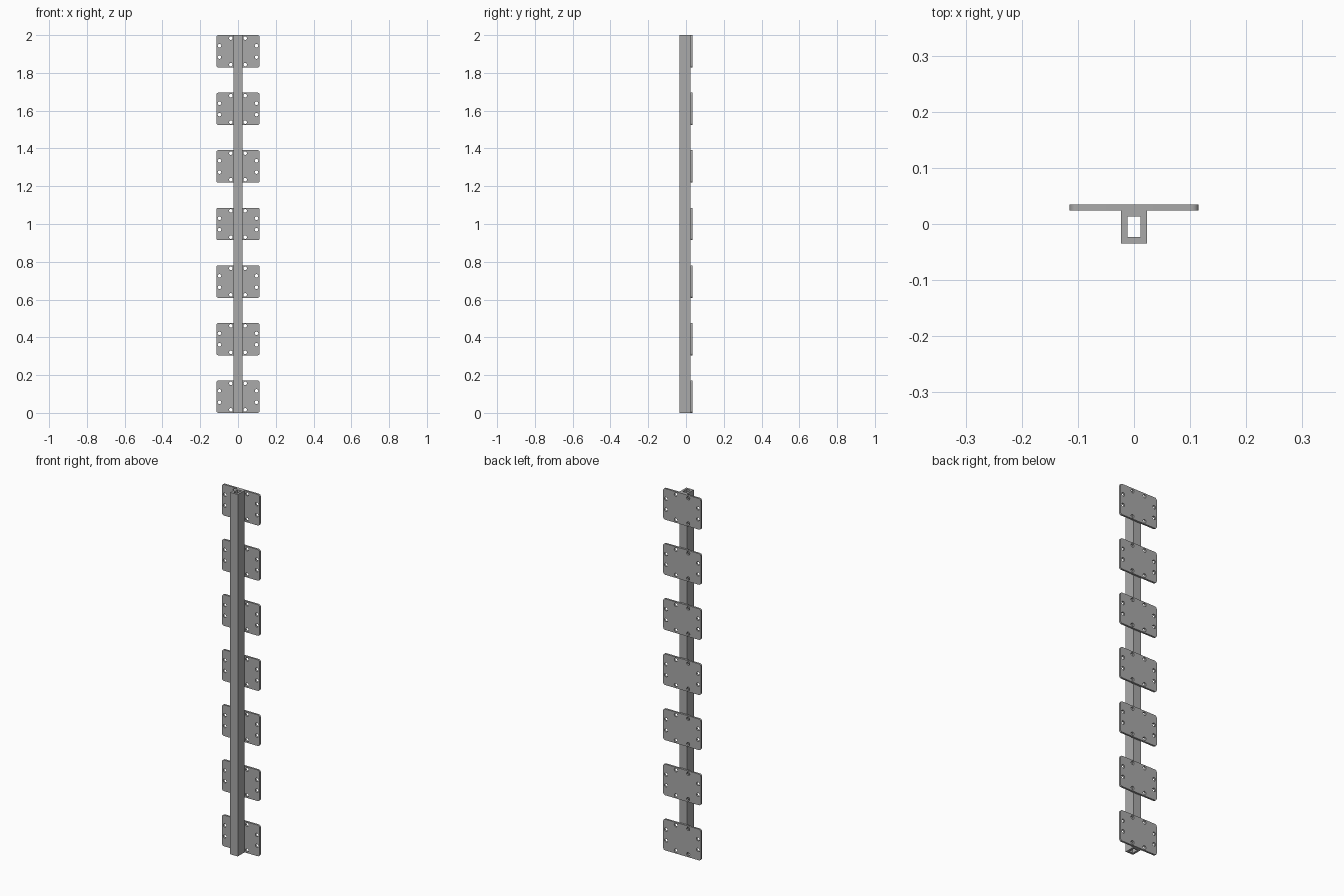
import bpy, bmesh
from math import sin, cos, pi
from mathutils import Matrix, Vector

cube = bpy.data.objects.get("Cube")
if cube:
    bpy.data.objects.remove(cube, do_unlink=True)

steel = bpy.data.materials.new("grey_steel")
steel.use_nodes = True
grey = (0.4, 0.4, 0.4, 1)
steel.diffuse_color = grey
steel.node_tree.nodes["Principled BSDF"].inputs["Base Color"].default_value = grey


def arc(cx, cy, r, start, sweep, count):
    return [(cx + r * cos(start + sweep * i / count),
             cy + r * sin(start + sweep * i / count)) for i in range(count + 1)]


def circle(cx, cy, r, count=20):
    return arc(cx, cy, r, 0, 2 * pi, count)[:-1]


def rectangle(x0, x1, y0, y1):
    return [(x0, y0), (x1, y0), (x1, y1), (x0, y1)]


def rounded_rectangle(hw, hh, r):
    corners = [(1, 1), (-1, 1), (-1, -1), (1, -1)]
    return [p for i, (sx, sy) in enumerate(corners)
            for p in arc(sx * (hw - r), sy * (hh - r), r, i * pi / 2, pi / 2, 6)]


def extruded(name, loops, depth, matrix):
    """Solid from an outer loop and hole loops, extruded along local z."""
    bm = bmesh.new()
    for loop in loops:
        verts = [bm.verts.new((x, y, 0)) for x, y in loop]
        for a, b in zip(verts, verts[1:] + verts[:1]):
            bm.edges.new((a, b))
    bmesh.ops.triangle_fill(bm, edges=bm.edges[:], use_beauty=True, normal=(0, 0, 1))
    result = bmesh.ops.extrude_face_region(bm, geom=bm.faces[:], use_keep_orig=True)
    top = [v for v in result["geom"] if isinstance(v, bmesh.types.BMVert)]
    bmesh.ops.translate(bm, verts=top, vec=Vector((0, 0, depth)))
    bmesh.ops.recalc_face_normals(bm, faces=bm.faces[:])
    mesh = bpy.data.meshes.new(name)
    bm.to_mesh(mesh)
    bm.free()
    mesh.materials.append(steel)
    obj = bpy.data.objects.new(name, mesh)
    obj.matrix_world = matrix
    bpy.context.collection.objects.link(obj)
    return obj


# Hollow square post
LENGTH = 2.0
BACK, PLATE_FACE = 0.035, 0.0245
extruded("hollow_post",
         [rectangle(-0.023, 0.023, -0.035, PLATE_FACE),
          rectangle(-0.0115, 0.0115, -0.0235, 0.013)],
         LENGTH, Matrix.Identity(4))

# Drilled mounting plates
PLATES, HALF_W, HALF_H = 7, 0.115, 0.086
holes = [circle(sx * x, sz * z, 0.0095)
         for x, z in ((0.038, 0.07), (0.098, 0.03))
         for sx in (-1, 1) for sz in (-1, 1)]
outline = rounded_rectangle(HALF_W, HALF_H, 0.012)
step = (LENGTH - 2 * HALF_H) / (PLATES - 1)
upright = Matrix.Rotation(pi / 2, 4, "X")
for i in range(PLATES):
    place = Matrix.Translation((0, BACK, HALF_H + i * step)) @ upright
    plate = extruded(f"mounting_plate_{i + 1}", [outline] + holes,
                     BACK - PLATE_FACE, place)
    bpy.ops.object.select_all(action="DESELECT")
    plate.select_set(True)
    bpy.context.view_layer.objects.active = plate
    bpy.ops.object.shade_smooth_by_angle()
